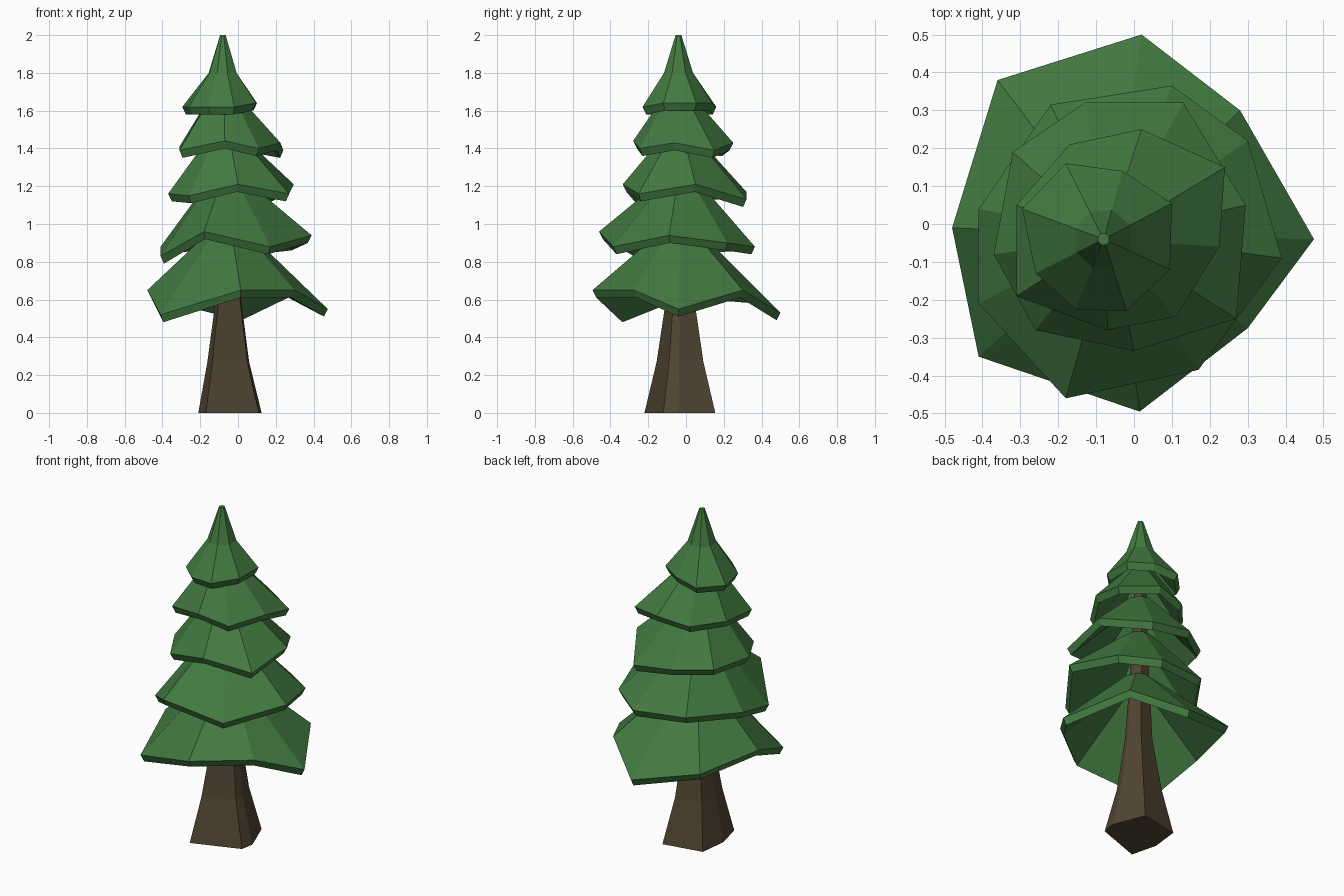
import bpy, bmesh
from mathutils import Vector

if "Cube" in bpy.data.objects:
    bpy.data.objects.remove(bpy.data.objects["Cube"])


def material(name, rgb):
    m = bpy.data.materials.new(name)
    m.diffuse_color = (*rgb, 1)
    m.use_nodes = True
    m.node_tree.nodes["Principled BSDF"].inputs["Base Color"].default_value = m.diffuse_color
    return m


green = material("pine green", (0.055, 0.195, 0.052))
brown = material("bark brown", (0.085, 0.060, 0.032))


def loft(name, rings, mat):
    """Skin a stack of equal-sized rings and cap both ends."""
    bm = bmesh.new()
    loops = [[bm.verts.new(p) for p in r] for r in rings]
    n = len(loops[0])
    for a, b in zip(loops, loops[1:]):
        for i in range(n):
            j = (i + 1) % n
            bm.faces.new((a[i], a[j], b[j], b[i]))
    bm.faces.new(loops[0][::-1])
    bm.faces.new(loops[-1])
    bmesh.ops.recalc_face_normals(bm, faces=bm.faces)
    me = bpy.data.meshes.new(name)
    bm.to_mesh(me)
    bm.free()
    me.materials.append(mat)
    ob = bpy.data.objects.new(name, me)
    bpy.context.collection.objects.link(ob)
    return ob


def around(rim, centre, radius, z):
    """Small ring that follows the directions of the rim points."""
    c = Vector((centre[0], centre[1], 0))
    out = []
    for p in rim:
        d = Vector((p[0], p[1], 0)) - c
        out.append(c + d.normalized() * radius + Vector((0, 0, z)))
    return out


def tier(name, rim, centre, tops):
    """Hollow skirt: upper rings, jagged rim, slanted rim band, inner cone."""
    c = Vector((centre[0], centre[1], 0))
    outer = [Vector(p) for p in rim]
    lower = []
    for p in outer:
        d = Vector((p.x, p.y, 0)) - c
        lower.append(p - d.normalized() * 0.02 + Vector((0, 0, -0.04)))
    r, z = tops[0]
    rings = [around(rim, centre, a, b) for a, b in reversed(tops)]
    rings += [outer, lower, around(rim, centre, r * 0.7, z - 0.05)]
    loft(name, rings, green)


# Trunk: flared irregular six-sided base tapering up through the branches
base = [(.11, -.12), (.125, -.04), (.05, .155), (-.19, .11), (-.21, -.06), (-.17, -.22)]
loft("trunk", [[(cx + (x + .04) * s, cy + (y + .03) * s, z) for x, y in base]
               for z, s, cx, cy in ((0, 1, -.04, -.03), (.27, .66, -.05, -.03),
                                    (.6, .40, -.05, -.03), (1.0, .28, -.06, -.03),
                                    (1.65, .16, -.075, -.04))], brown)

# Branch tiers from bottom to top
tier("branches_1", [(.475, -.04, .55), (.28, .30, .65), (.02, .50, .53), (-.36, .38, .62),
                    (-.48, -.01, .65), (-.41, -.35, .52), (.015, -.495, .65), (.30, -.275, .65)],
     (-.05, -.03), [(.08, .98)])
tier("branches_2", [(.39, -.09, .94), (.30, .22, .90), (.10, .365, .88), (-.22, .315, .90),
                    (-.41, .04, .88), (-.41, -.21, .83), (-.18, -.46, .96), (.17, -.385, .88)],
     (-.06, -.03), [(.08, 1.25)])
tier("branches_3", [(.295, .05, 1.21), (.13, .32, 1.13), (-.13, .32, 1.17), (-.32, .19, 1.17),
                    (-.37, -.08, 1.16), (-.26, -.28, 1.15), (0, -.335, 1.21), (.27, -.25, 1.16)],
     (-.065, -.035), [(.075, 1.48)])
tier("branches_4", [(.225, -.06, 1.43), (.24, .15, 1.39), (.02, .25, 1.43), (-.17, .21, 1.40),
                    (-.31, .05, 1.41), (-.31, -.19, 1.39), (-.07, -.28, 1.44), (.11, -.245, 1.40)],
     (-.075, -.04), [(.075, 1.68)])
# Crown with a steeper tip
tier("crown", [(.095, -.12, 1.64), (.10, .055, 1.64), (-.03, .14, 1.64), (-.18, .16, 1.62),
               (-.295, .04, 1.62), (-.26, -.13, 1.62), (-.155, -.225, 1.62), (-.02, -.23, 1.62)],
     (-.08, -.04), [(.08, 1.80), (.016, 2.0)])
